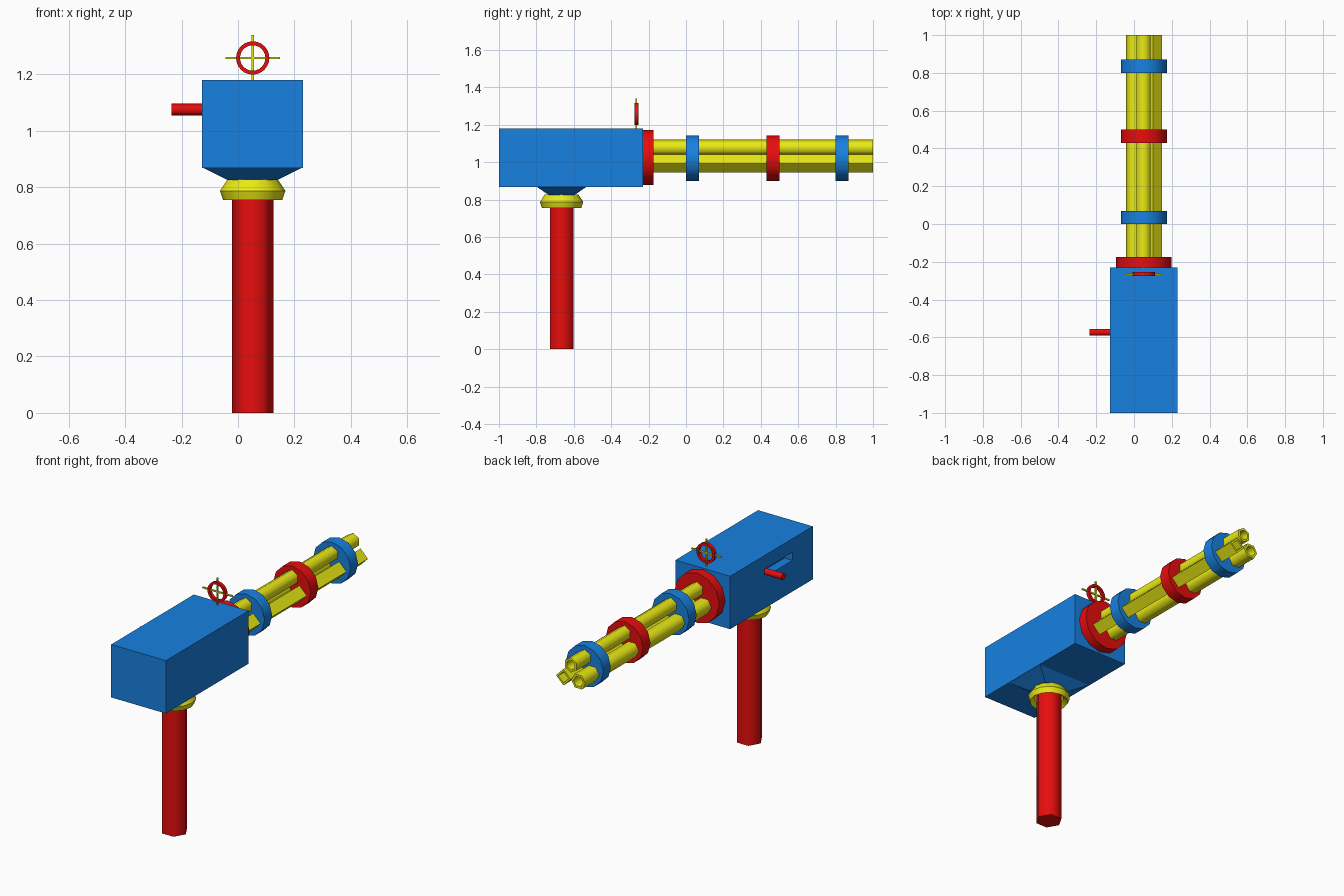
import bpy, bmesh
from math import sin, cos, pi, radians
from mathutils import Matrix, Vector

if "Cube" in bpy.data.objects:
    bpy.data.objects.remove(bpy.data.objects["Cube"])

CX, CZ, PY = 0.052, 1.022, -0.665   # shared centre line, barrel axis height, post y


def material(name, rgb):
    m = bpy.data.materials.new(name)
    m.diffuse_color = (*rgb, 1)
    m.use_nodes = True
    m.node_tree.nodes["Principled BSDF"].inputs["Base Color"].default_value = m.diffuse_color
    return m


RED = material("red", (0.8, 0.004, 0.004))
BLUE = material("blue", (0.009, 0.22, 0.75))
YELLOW = material("yellow", (0.82, 0.82, 0.008))
ALONG = {'Z': Matrix.Identity(3),
         'Y': Matrix(((1, 0, 0), (0, 0, 1), (0, 1, 0))),
         'X': Matrix(((0, 0, 1), (0, 1, 0), (1, 0, 0)))}


def finish(name, bm, mat, smooth=0):
    bmesh.ops.recalc_face_normals(bm, faces=bm.faces)
    me = bpy.data.meshes.new(name)
    bm.to_mesh(me)
    bm.free()
    ob = bpy.data.objects.new(name, me)
    bpy.context.collection.objects.link(ob)
    me.materials.append(mat)
    if smooth:
        bpy.ops.object.select_all(action='DESELECT')
        ob.select_set(True)
        bpy.context.view_layer.objects.active = ob
        bpy.ops.object.shade_smooth_by_angle(angle=radians(smooth))
    return ob


def lathe(name, profile, sides, mat, pos, axis='Z', turn=0.0, hollow=False, smooth=61):
    """Spin (radius, height) points; capped, or closed into a tube when hollow."""
    bm = bmesh.new()
    rings = []
    for r, h in profile:
        pts = [(r * cos(turn + 2 * pi * i / sides), r * sin(turn + 2 * pi * i / sides), h)
               for i in range(sides)]
        rings.append([bm.verts.new(ALONG[axis] @ Vector(p) + Vector(pos)) for p in pts])
    pairs = list(zip(rings, rings[1:]))
    if hollow:
        pairs.append((rings[-1], rings[0]))
    else:
        bm.faces.new(rings[0])
        bm.faces.new(rings[-1])
    for a, b in pairs:
        for i in range(sides):
            j = (i + 1) % sides
            bm.faces.new((a[i], a[j], b[j], b[i]))
    return finish(name, bm, mat, smooth)


def block(name, lo, hi, mat, inset=(0, 0)):
    """Box between two corners; inset shrinks the bottom face in x and y."""
    bm = bmesh.new()
    bmesh.ops.create_cube(bm, size=1)
    for v in bm.verts:
        low = v.co.z < 0
        sx, sy = (1 if v.co.x > 0 else -1), (1 if v.co.y > 0 else -1)
        v.co = Vector([(l + h) / 2 + c * (h - l) for l, h, c in zip(lo, hi, v.co)])
        if low:
            v.co.x -= sx * inset[0]
            v.co.y -= sy * inset[1]
    return finish(name, bm, mat)


# post, collar and tapered mount
lathe("post", [(0.073, 0), (0.073, 0.80)], 6, RED, (CX, PY, 0))
lathe("collar", [(0.08, 0.775), (0.105, 0.755), (0.116, 0.787), (0.089, 0.828), (0.08, 0.828)],
      12, YELLOW, (CX, PY, 0), hollow=True, smooth=30)
block("mount", (-0.127, -0.80, 0.825), (0.23, -0.53, 0.87), BLUE, (0.091, 0.065))

# body with a slot for the handle
body = block("body", (-0.127, -1.0, 0.868), (0.23, -0.23, 1.18), BLUE)
cutter = block("slot_cutter", (-0.2, -0.81, 1.052), (-0.075, -0.55, 1.10), BLUE)
cutter.hide_render = True
cutter.hide_viewport = True
cut = body.modifiers.new("slot", 'BOOLEAN')
cut.operation = 'DIFFERENCE'
cut.solver = 'EXACT'
cut.object = cutter
lathe("handle", [(0.021, -0.235), (0.021, -0.07)], 6, RED, (0, -0.573, 1.075), 'X')

# flange and barrel clamps
lathe("flange", [(0.147, -0.23), (0.147, -0.175)], 12, RED, (CX, 0, CZ + 0.004), 'Y')
for name, y, mat in (("rear", 0.0, BLUE), ("middle", 0.43, RED), ("front", 0.80, BLUE)):
    lathe(name + "_clamp", [(0.122, y), (0.122, y + 0.07)], 12, mat, (CX, 0, CZ), 'Y')

# three hollow barrels: one square, two rounder
for name, deg, sides, r, turn in (("right", -30, 4, 0.048, 0),
                                  ("top", 90, 6, 0.043, pi / 6),
                                  ("left", 210, 6, 0.046, 0)):
    a = radians(deg)
    q = r * 0.68
    lathe(name + "_barrel", [(r, -0.18), (r, 1.0), (q, 1.0), (q, -0.18)], sides, YELLOW,
          (CX - 0.001 + 0.056 * cos(a), 0, CZ + 0.056 * sin(a)), 'Y', turn, True)

# ring sight with crosshair
SY, SZ = -0.265, 1.258
lathe("sight_ring", [(0.059, -0.01), (0.059, 0.01), (0.045, 0.01), (0.045, -0.01)],
      24, RED, (CX, SY, SZ), 'Y', hollow=True)
block("sight_upright", (CX - 0.004, SY - 0.004, 1.175), (CX + 0.004, SY + 0.004, 1.34), YELLOW)
block("sight_crossbar", (CX - 0.097, SY - 0.004, SZ - 0.004), (CX + 0.097, SY + 0.004, SZ + 0.004), YELLOW)
